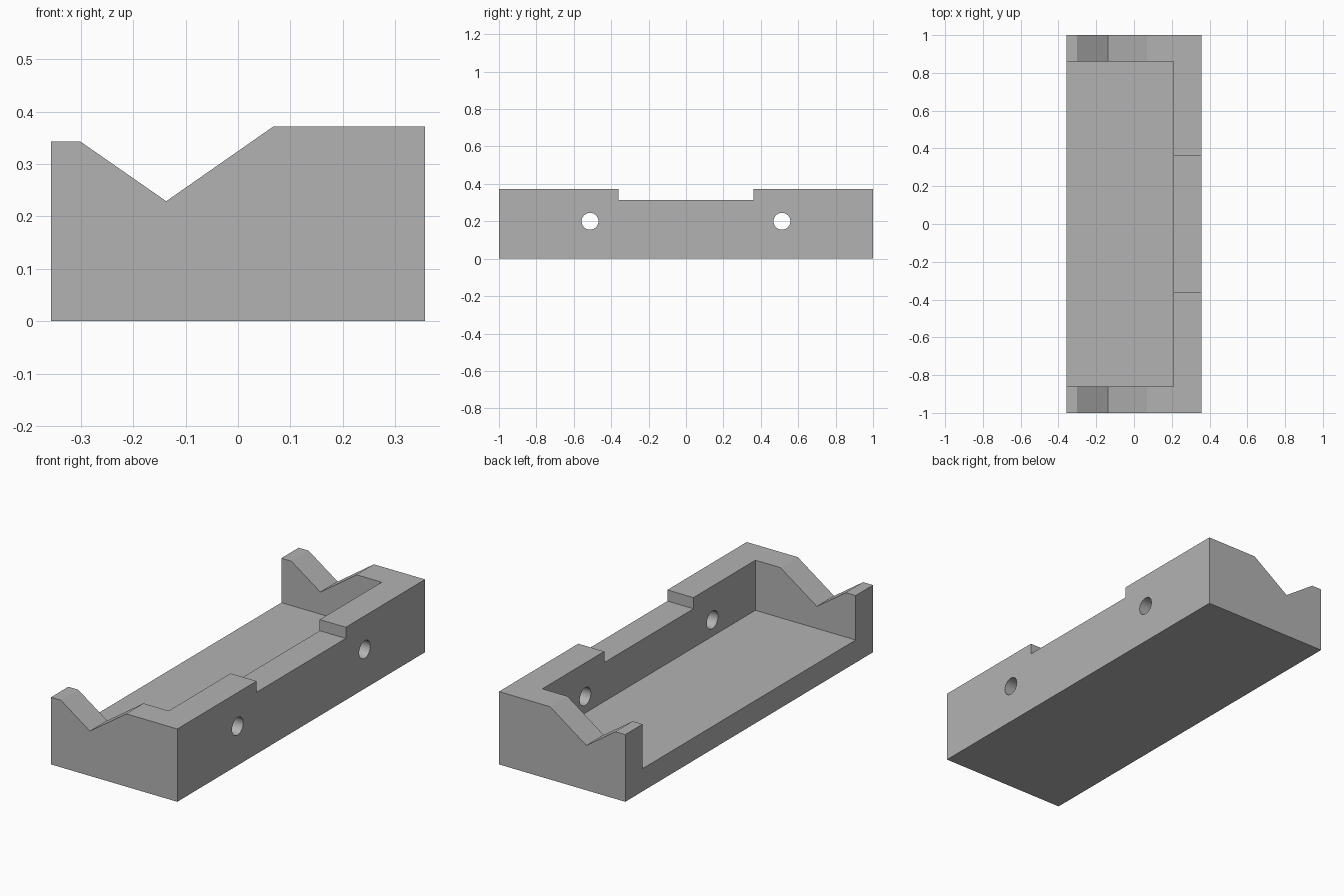
import bpy, bmesh, math
from mathutils import Matrix

cube = bpy.data.objects.get("Cube")
if cube:
    bpy.data.objects.remove(cube, do_unlink=True)

HALF_X, HALF_Y = 0.357, 1.0
FLOOR_Z, WALL_X, END_Y = 0.116, 0.21, 0.86

grey = bpy.data.materials.new("plain grey")
grey.use_nodes = True
colour = (0.45, 0.45, 0.45, 1)
grey.diffuse_color = colour
grey.node_tree.nodes["Principled BSDF"].inputs["Base Color"].default_value = colour


def make_object(name, bm):
    bmesh.ops.recalc_face_normals(bm, faces=bm.faces)
    mesh = bpy.data.meshes.new(name)
    bm.to_mesh(mesh)
    bm.free()
    mesh.materials.append(grey)
    ob = bpy.data.objects.new(name, mesh)
    bpy.context.collection.objects.link(ob)
    return ob


def box(name, low, high):
    bm = bmesh.new()
    centre = [(a + b) / 2 for a, b in zip(low, high)]
    size = [b - a for a, b in zip(low, high)]
    bmesh.ops.create_cube(bm, size=1, matrix=Matrix.Translation(centre) @ Matrix.Diagonal((*size, 1)))
    return make_object(name, bm)


def bolt_hole(name, y):
    bm = bmesh.new()
    place = Matrix.Translation((0.3, y, 0.2)) @ Matrix.Rotation(math.pi / 2, 4, "Y")
    bmesh.ops.create_cone(bm, cap_ends=True, segments=48, radius1=0.045, radius2=0.045,
                          depth=0.4, matrix=place)
    return make_object(name, bm)


# Solid cradle: end profile with V notch, extruded along its length
profile = [(-HALF_X, 0), (HALF_X, 0), (HALF_X, 0.372), (0.068, 0.372),
           (-0.137, 0.229), (-0.301, 0.343), (-HALF_X, 0.343)]
bm = bmesh.new()
end = bm.faces.new([bm.verts.new((x, -HALF_Y, z)) for x, z in profile])
extruded = bmesh.ops.extrude_face_region(bm, geom=[end])["geom"]
bmesh.ops.translate(bm, vec=(0, 2 * HALF_Y, 0),
                    verts=[v for v in extruded if isinstance(v, bmesh.types.BMVert)])
cradle = make_object("cradle_body", bm)

# Open-sided pocket, lowered wall section and two bolt holes
cutters = [
    box("pocket_cutter", (-0.6, -END_Y, FLOOR_Z), (WALL_X, END_Y, 0.6)),
    box("wall_step_cutter", (0.1, -0.36, 0.315), (0.6, 0.36, 0.6)),
    bolt_hole("front_hole_cutter", -0.513),
    bolt_hole("back_hole_cutter", 0.513),
]
bpy.context.view_layer.objects.active = cradle
for cutter in cutters:
    cutter.hide_render = True
    mod = cradle.modifiers.new(cutter.name, "BOOLEAN")
    mod.operation = "DIFFERENCE"
    mod.solver = "EXACT"
    mod.object = cutter
    bpy.ops.object.modifier_apply(modifier=mod.name)
    bpy.data.objects.remove(cutter, do_unlink=True)

# Smooth bores, crisp edges
bpy.ops.object.select_all(action="DESELECT")
cradle.select_set(True)
bpy.ops.object.shade_smooth_by_angle(angle=math.radians(30))
